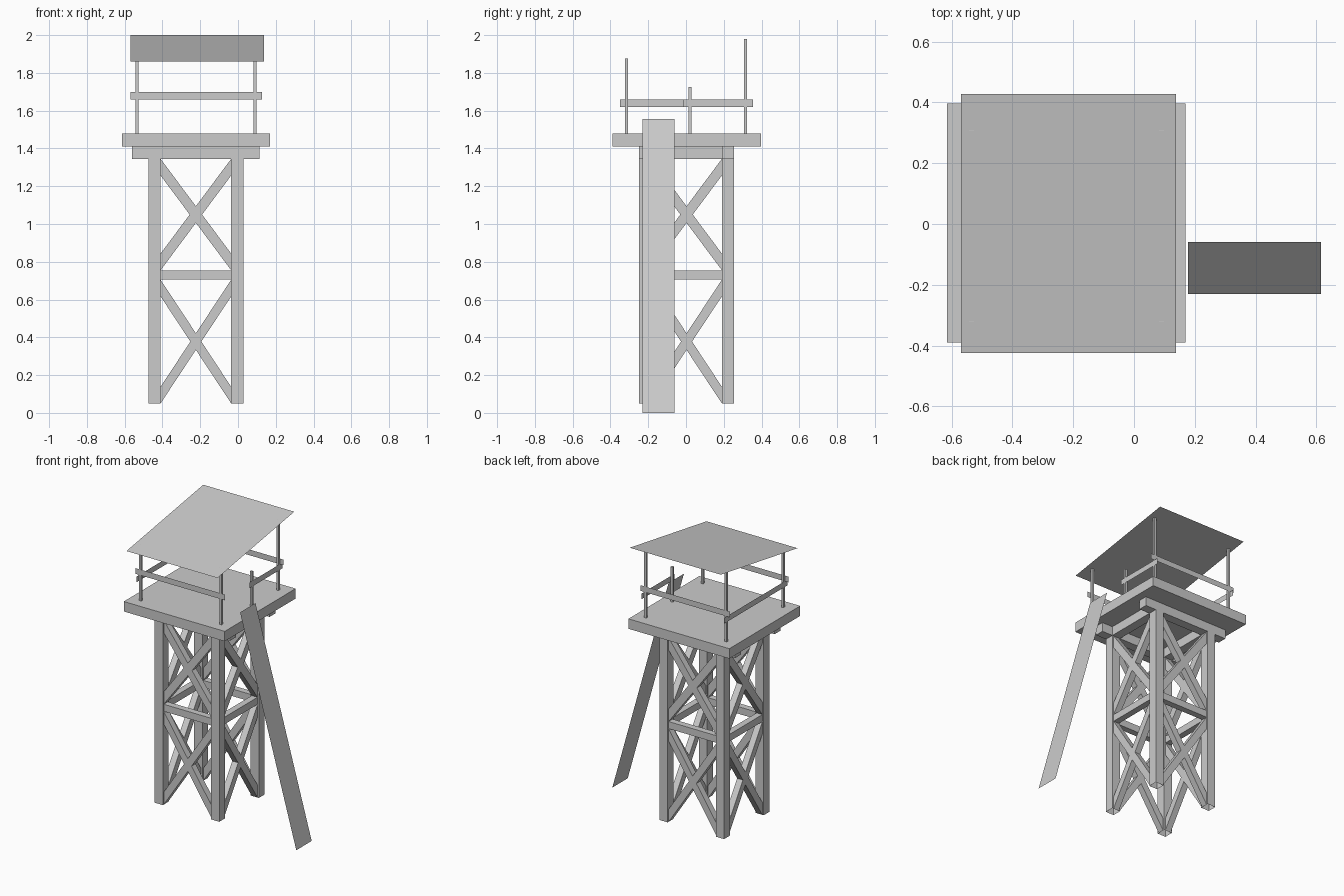
import bpy
from mathutils import Vector

cube = bpy.data.objects.get("Cube")
if cube:
    bpy.data.objects.remove(cube, do_unlink=True)

grey = bpy.data.materials.new("plain grey")
grey.use_nodes = True
grey.diffuse_color = (0.6, 0.6, 0.6, 1)
grey.node_tree.nodes["Principled BSDF"].inputs["Base Color"].default_value = (0.6, 0.6, 0.6, 1)

CX, CY = -0.223, 0.003      # tower axis
OUT, INN = 0.252, 0.187     # outer and inner faces of the legs
MID = (OUT + INN) / 2
LEG_BOTTOM, LEG_TOP = 0.05, 1.345
DECK_BOTTOM, DECK_TOP = 1.41, 1.48


def make(name, verts, faces):
    mesh = bpy.data.meshes.new(name)
    mesh.from_pydata(verts, [], faces)
    mesh.materials.append(grey)
    obj = bpy.data.objects.new(name, mesh)
    bpy.context.collection.objects.link(obj)
    return obj


def prism(name, outline, offset, open_start=False):
    """Extrude a four-point outline by an offset vector."""
    base = [Vector(p) for p in outline]
    verts = base + [p + Vector(offset) for p in base]
    faces = [(i, (i + 1) % 4, (i + 1) % 4 + 4, i + 4) for i in range(4)]
    faces.append((4, 5, 6, 7))
    if not open_start:
        faces.append((3, 2, 1, 0))
    return make(name, verts, faces)


def box(name, x, y, z, open_bottom=False):
    outline = [(x[0], y[0], z[0]), (x[1], y[0], z[0]), (x[1], y[1], z[0]), (x[0], y[1], z[0])]
    return prism(name, outline, (0, 0, z[1] - z[0]), open_bottom)


def around(c, half):
    return (c - half, c + half)


def sheet(name, corners):
    return make(name, corners, [(0, 1, 2, 3)])


# Legs, open at the foot
half_leg = (OUT - INN) / 2
for sx, side in ((-1, "right"), (1, "left")):
    for sy, end in ((-1, "front"), (1, "back")):
        box(f"{end}_{side}_leg", around(CX + sx * MID, half_leg),
            around(CY + sy * MID, half_leg), (LEG_BOTTOM, LEG_TOP), True)

# Braces on the four sides: two crosses and one level bar each
DEPTH = 0.045
RISE = 0.088                # upright height of a sloping brace at its end


def brace(name, axis, sign, left, right):
    """Bar between two legs; left and right are its z spans at the ends."""
    pts = [(-INN, left[0]), (INN, right[0]), (INN, right[1]), (-INN, left[1])]
    off = sign * MID - DEPTH / 2
    if axis == "x":
        prism(name, [(CX + u, CY + off, z) for u, z in pts], (0, DEPTH, 0))
    else:
        prism(name, [(CX + off, CY + u, z) for u, z in pts], (DEPTH, 0, 0))


for axis, sign, side in (("x", -1, "front"), ("x", 1, "back"), ("y", -1, "right"), ("y", 1, "left")):
    brace(side + "_level_brace", axis, sign, (0.705, 0.755), (0.705, 0.755))
    for level, lo, hi in (("lower", LEG_BOTTOM, 0.705), ("upper", 0.755, LEG_TOP)):
        low, high = (lo, lo + RISE), (hi - RISE, hi)
        brace(f"{side}_{level}_rising_brace", axis, sign, low, high)
        brace(f"{side}_{level}_falling_brace", axis, sign, high, low)

# Beams beneath the deck
for s, name in ((-1, "front"), (1, "back")):
    box(name + "_deck_beam", (-0.56, 0.113), around(CY + s * MID, half_leg), (LEG_TOP, DECK_BOTTOM))
for s, name in ((-1, "right"), (1, "left")):
    box(name + "_deck_beam", around(CX + s * MID, half_leg), around(CY, INN), (LEG_TOP, DECK_BOTTOM))

# Deck
box("deck", (-0.615, 0.17), (-0.39, 0.397), (DECK_BOTTOM, DECK_TOP))

# Sloping roof sheet
X0, X1, Y0, Y1, Z0, Z1 = -0.57, 0.138, -0.425, 0.428, 1.86, 2.0
sheet("roof", [(X0, Y0, Z0), (X1, Y0, Z0), (X1, Y1, Z1), (X0, Y1, Z1)])

# Roof posts and the short post beside the ladder
PX, PY, R = (-0.535, 0.09), (-0.314, 0.316), 0.008
for x, side in zip(PX, ("right", "left")):
    for y, end in zip(PY, ("front", "back")):
        top = Z0 + (Z1 - Z0) * (y - Y0) / (Y1 - Y0)
        box(f"{end}_{side}_post", around(x, R), around(y, R), (DECK_TOP, top - 0.001))
box("ladder_post", around(PX[1], R), around(0.022, R), (DECK_TOP, 1.725))

# Railing boards
for y, name in ((PY[0] - R, "front"), (PY[1] + R, "back")):
    sheet(name + "_rail", [(-0.57, y, 1.66), (0.126, y, 1.66), (0.126, y, 1.7), (-0.57, y, 1.7)])
for x, start, name in ((PX[0] - R, -0.35, "right"), (PX[1] + R, -0.015, "left")):
    sheet(name + "_rail", [(x, start, 1.62), (x, 0.355, 1.62), (x, 0.355, 1.66), (x, start, 1.66)])

# Leaning ladder board
sheet("ladder", [(0.615, -0.231, 0), (0.615, -0.06, 0), (0.178, -0.06, 1.555), (0.178, -0.231, 1.555)])
